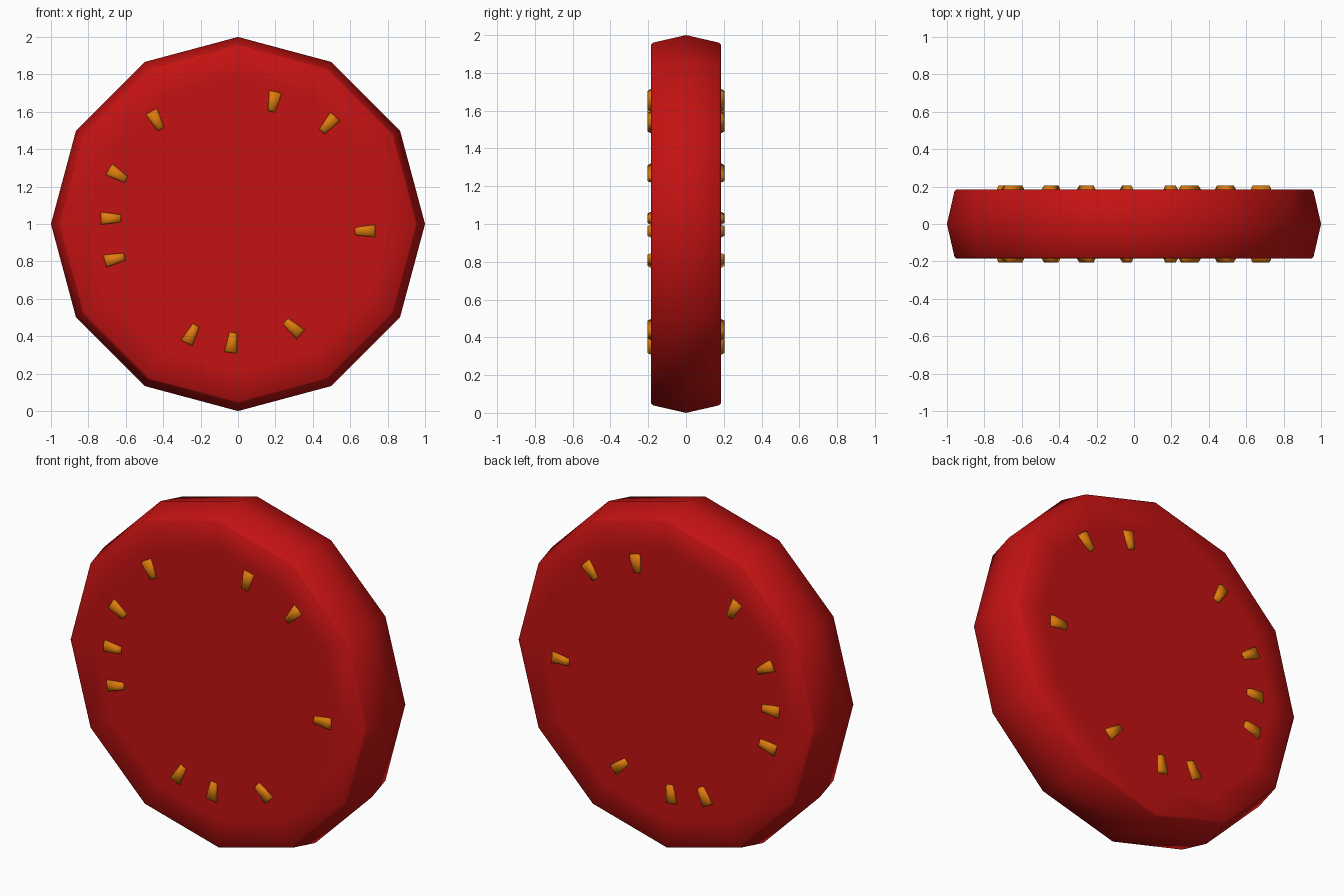
import bpy, bmesh, math
from mathutils import Matrix, Vector

if "Cube" in bpy.data.objects:
    bpy.data.objects.remove(bpy.data.objects["Cube"])


def material(name, color):
    m = bpy.data.materials.new(name)
    m.diffuse_color = (*color, 1)
    m.use_nodes = True
    m.node_tree.nodes["Principled BSDF"].inputs["Base Color"].default_value = m.diffuse_color
    return m


red = material("red flesh", (0.55, 0.006, 0.006))
amber = material("amber seed", (0.72, 0.2, 0.004))


def finish(name, bm, mat):
    bmesh.ops.recalc_face_normals(bm, faces=bm.faces)
    me = bpy.data.meshes.new(name)
    bm.to_mesh(me)
    bm.free()
    me.materials.append(mat)
    ob = bpy.data.objects.new(name, me)
    bpy.context.collection.objects.link(ob)
    return ob


# Slice body: 12-sided rings stacked through the thickness
N = 12
profile = [(0.79, -0.185), (0.95, -0.185), (0.96, -0.175), (1.0, 0),
           (0.96, 0.175), (0.95, 0.185), (0.79, 0.185)]
bm = bmesh.new()
rings = [[bm.verts.new((r * math.cos(math.tau * i / N), y,
                        1 + r * math.sin(math.tau * i / N))) for i in range(N)]
         for r, y in profile]
for a, b in zip(rings, rings[1:]):
    for i in range(N):
        j = (i + 1) % N
        bm.faces.new((a[i], a[j], b[j], b[i]))
bm.faces.new(rings[0])
bm.faces.new(rings[-1])
for f in bm.faces:
    f.smooth = True
finish("tomato_slice", bm, red)

# Seeds: tapered wedges through the slice (x, z, direction in degrees)
seeds = [(0.19, 1.655, 78), (0.485, 1.535, 49), (0.68, 0.962, 1),
         (0.295, 0.445, -41), (-0.033, 0.365, 262), (-0.25, 0.41, 242),
         (-0.66, 0.813, 193), (-0.68, 1.03, 180), (-0.645, 1.265, 149),
         (-0.438, 1.555, 118)]
for k, (x, z, ang) in enumerate(seeds):
    bm = bmesh.new()
    outline = [(-0.055, -0.02), (0.053, -0.034), (0.053, 0.034), (-0.055, 0.02)]
    loops = []
    for y, s in ((-0.205, 0.72), (-0.186, 1), (0.186, 1), (0.205, 0.72)):
        loops.append([bm.verts.new((u * (0.85 if s < 1 else 1), y, v * s))
                      for u, v in outline])
    for a, b in zip(loops, loops[1:]):
        for i in range(4):
            j = (i + 1) % 4
            bm.faces.new((a[i], a[j], b[j], b[i]))
    bm.faces.new(loops[0])
    bm.faces.new(loops[-1])
    for f in bm.faces:
        f.smooth = True
    ob = finish(f"seed_{k + 1}", bm, amber)
    ob.data.transform(Matrix.Translation(Vector((x, 0, z)))
                      @ Matrix.Rotation(-math.radians(ang), 4, 'Y'))
